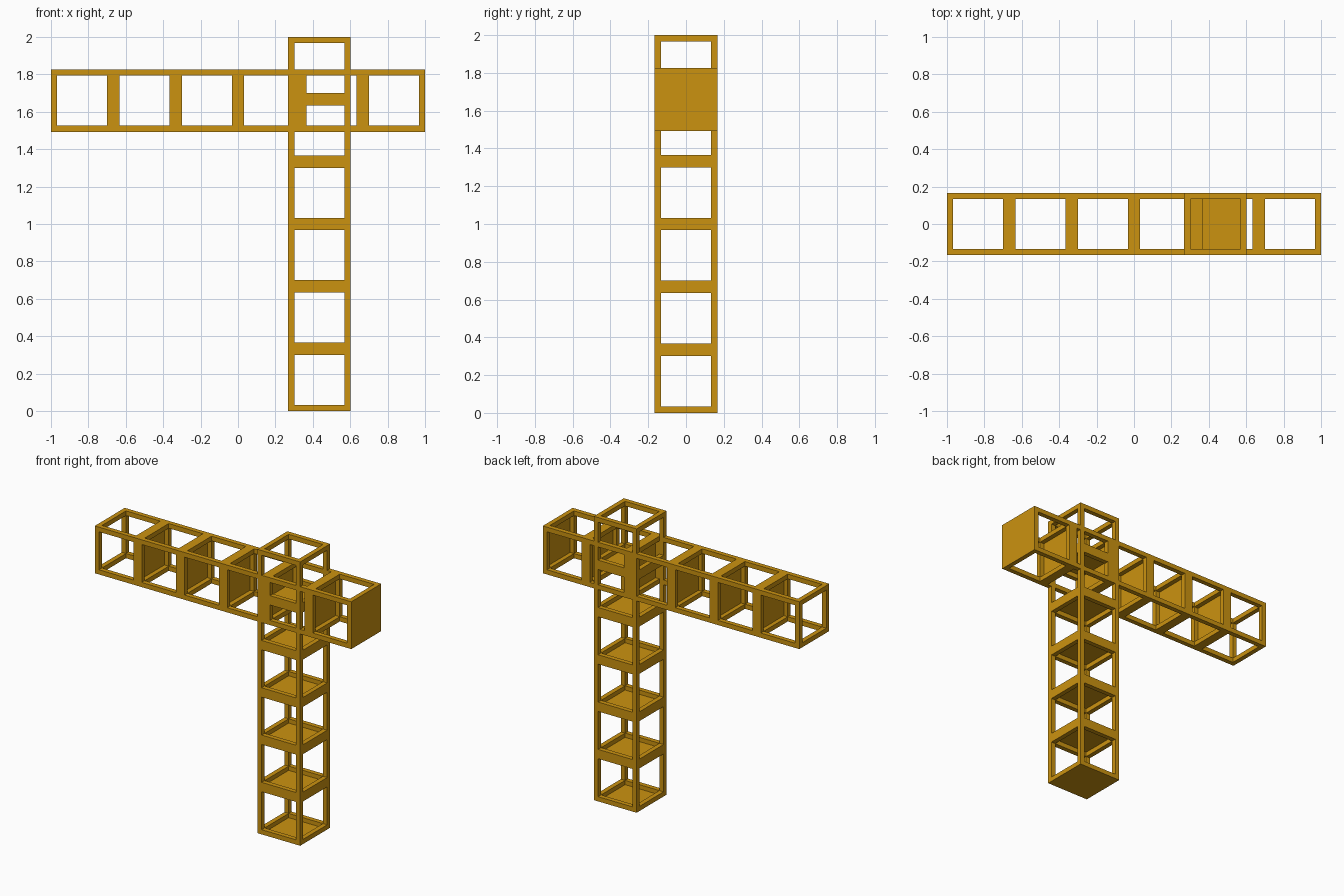
import bpy
import bmesh
from mathutils import Matrix, Vector

default = bpy.data.objects.get("Cube")
if default:
    bpy.data.objects.remove(default, do_unlink=True)

CELLS = 6
CELL = 2 / CELLS      # size of one cubic bay
BAR = 0.033           # thickness of the frame bars
PLATE = 0.003         # thin floor of every bay
HALF = CELL / 2
INNER = HALF - BAR

ochre = bpy.data.materials.new("ochre")
ochre.use_nodes = True
colour = (0.60, 0.29, 0.005, 1)
ochre.diffuse_color = colour
ochre.node_tree.nodes["Principled BSDF"].inputs["Base Color"].default_value = colour


def boxes(name, bounds):
    """One object holding a box for each (low corner, high corner) pair."""
    bm = bmesh.new()
    for low, high in bounds:
        low, high = Vector(low), Vector(high)
        place = Matrix.Translation((low + high) / 2) @ Matrix.Diagonal((*(high - low), 1))
        bmesh.ops.create_cube(bm, size=1, matrix=place)
    mesh = bpy.data.meshes.new(name)
    bm.to_mesh(mesh)
    bm.free()
    obj = bpy.data.objects.new(name, mesh)
    bpy.context.collection.objects.link(obj)
    return obj


def lattice(name):
    """Square column of open bays, each closed by a thin plate at its base."""
    column = boxes(name, [((-HALF, -HALF, 0), (HALF, HALF, 2))])
    column.data.materials.append(ochre)
    side_x, side_y, shaft = [], [], []
    for i in range(CELLS):
        base, top = i * CELL, (i + 1) * CELL
        low, high = base + BAR, top - BAR
        side_x.append(((-1, -INNER, low), (1, INNER, high)))
        side_y.append(((-INNER, -1, low), (INNER, 1, high)))
        end = top + 1 if i == CELLS - 1 else top
        shaft.append(((-INNER, -INNER, base + PLATE), (INNER, INNER, end)))

    # Cut the side windows and the inner shaft, then bake the result
    cutters = [boxes(name + "_cutter", b) for b in (side_x, side_y, shaft)]
    for cutter in cutters:
        cutter.hide_render = True
        mod = column.modifiers.new("openings", 'BOOLEAN')
        mod.operation = 'DIFFERENCE'
        mod.solver = 'EXACT'
        mod.object = cutter
    graph = bpy.context.evaluated_depsgraph_get()
    baked = bpy.data.meshes.new_from_object(column.evaluated_get(graph))
    column.modifiers.clear()
    column.data = baked
    for cutter in cutters:
        bpy.data.objects.remove(cutter, do_unlink=True)
    return column


# Upright mast
mast = lattice("mast")
mast.location = (0.435, 0, 0)

# Horizontal jib, with its closed end on the model's left
jib = lattice("jib")
jib.matrix_world = Matrix.Translation((1, 0, 1.659)) @ Matrix.Rotation(-1.5707963, 4, 'Y')
